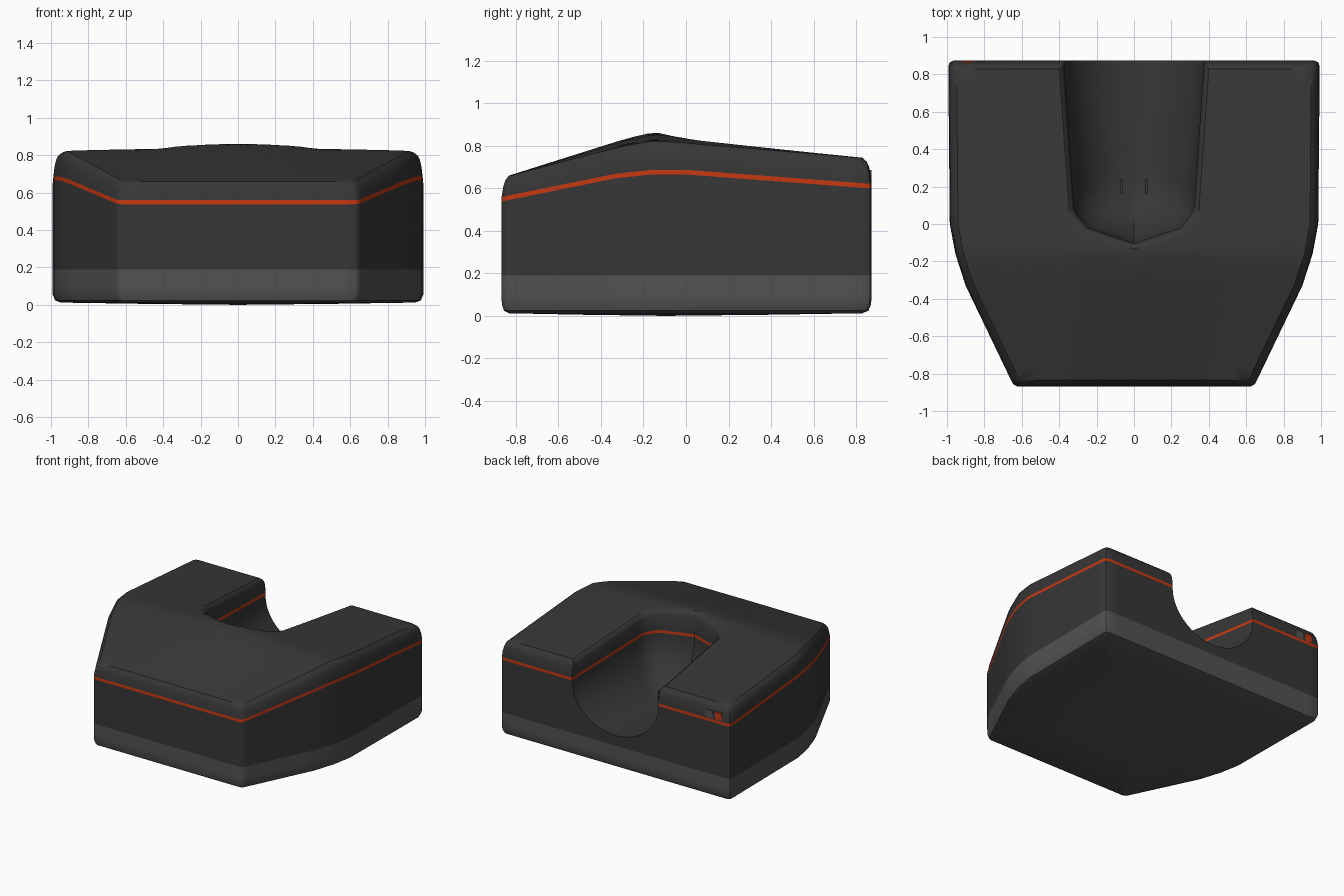
import bpy, bmesh, math

if "Cube" in bpy.data.objects:
    bpy.data.objects.remove(bpy.data.objects["Cube"])


def material(name, col):
    m = bpy.data.materials.new(name)
    m.diffuse_color = (*col, 1)
    m.use_nodes = True
    m.node_tree.nodes["Principled BSDF"].inputs["Base Color"].default_value = m.diffuse_color
    return m


DARK = material("charcoal", (0.038, 0.038, 0.038))
GREY = material("base grey", (0.085, 0.085, 0.085))
RED = material("orange red", (0.55, 0.04, 0.006))
MATS = [DARK, GREY, RED]


def lerp(pts, v):
    # piecewise linear, extrapolating past the last pair
    for (a, p), (b, q) in zip(pts, pts[1:]):
        if v <= b or (b, q) == pts[-1]:
            return p + (q - p) * (v - a) / (b - a)


def stripe(y):
    return lerp([(-0.87, 0.548), (-0.33, 0.658), (-0.16, 0.676), (0, 0.676), (0.87, 0.61)], y)


def top(x, y):
    z = lerp([(-0.87, 0.648), (-0.28, 0.80), (-0.15, 0.822), (0.0, 0.812), (0.87, 0.74)], y)
    crown = lerp([(0, 0.042), (0.28, 0.03), (0.42, 0.014), (1.0, 0)], abs(x))
    w = lerp([(-0.87, 0), (-0.15, 1), (0.87, 0.0)], y)
    return z + crown * max(0, w)


def outline(half, step=0.08):
    # mirror half an outline (running from the +x side) and subdivide it
    pts = half + [(-x, y) for x, y in reversed(half) if x > 0]
    out = []
    for (x0, y0), (x1, y1) in zip(pts, pts[1:] + pts[:1]):
        n = max(1, round(math.hypot(x1 - x0, y1 - y0) / step))
        out += [(x0 + (x1 - x0) * i / n, y0 + (y1 - y0) * i / n) for i in range(n)]
    return out


def loft(name, rings, mats):
    # rings of 3D points joined by quads; mats[i] colours the band above ring i
    bm = bmesh.new()
    vs = [[bm.verts.new(p) for p in r] for r in rings]
    n = len(vs[0])
    for i in range(len(vs) - 1):
        for j in range(n):
            k = (j + 1) % n
            bm.faces.new((vs[i][j], vs[i][k], vs[i + 1][k], vs[i + 1][j])).material_index = mats[i]
    bm.faces.new(vs[0]).material_index = mats[0]
    bm.faces.new(vs[-1]).material_index = mats[-1]
    bmesh.ops.triangulate(bm, faces=bm.faces[:])
    bmesh.ops.recalc_face_normals(bm, faces=bm.faces[:])
    me = bpy.data.meshes.new(name)
    bm.to_mesh(me)
    bm.free()
    for m in MATS:
        me.materials.append(m)
    ob = bpy.data.objects.new(name, me)
    bpy.context.collection.objects.link(ob)
    return ob


# Main body: outer outline lofted from base to crowned top
shell = outline([(0.965, 0.873), (0.985, 0.865), (0.993, 0.845), (0.985, 0.0), (0.955, -0.16),
                 (0.90, -0.33), (0.655, -0.84), (0.645, -0.857), (0.625, -0.868)])
rings, mats = [], []


def ring(scale, zf, mat):
    r = []
    for x, y in shell:
        X, Y = x * scale, (y + 0.1) * scale - 0.1
        r.append((X, Y, zf(X, Y)))
    rings.append(r)
    mats.append(mat)


for s, z in [(0.02, 0.0), (0.5, 0.005), (0.955, 0.012), (0.985, 0.024), (0.998, 0.055), (1.0, 0.1)]:
    ring(s, lambda x, y, z=z: z, 1)
ring(1, lambda x, y: 0.19, 0)
ring(1, lambda x, y: stripe(y) - 0.011, 2)
ring(1, lambda x, y: stripe(y) + 0.011, 0)
for s, d in [(0.996, 0.075), (0.988, 0.04), (0.977, 0.017), (0.955, 0.0)]:
    ring(s, lambda x, y, d=d: top(x, y) - d, 0)
for i in range(11):
    ring(0.88 - 0.086 * i, lambda x, y: top(x, y), 0)
body = loft("body", rings, mats)

# Slot cutter: rounded trough below the stripe, upright walls above it
slot = outline([(0.385, 1.1), (0.37, 0.8), (0.322, 0.09), (0.305, 0.05), (0.25, -0.02), (0.0, -0.105)], 0.06)
rings, mats = [], []
for i in range(13):
    t = math.radians(86 * (1 - i / 12))
    sx, sy = math.cos(t), 1 - 0.27 * (1 - math.cos(t))
    rings.append([(x * sx, 1.1 - (1.1 - y) * sy,
                   stripe(y) - 0.011 - (stripe(y) - 0.281) * math.sin(t)) for x, y in slot])
    mats.append(0)
mats[-1] = 2
rings.append([(x, y, stripe(y) + 0.011) for x, y in slot])
mats.append(0)
for grow, d in [(0.0, -0.035), (0.012, -0.012), (0.035, 0.004), (0.05, 0.1)]:
    rings.append([(x * (1 + grow * 2.5), 1.1 - (1.1 - y) * (1 + grow * 0.8), top(x, y) + d) for x, y in slot])
    mats.append(0)
cutter = loft("slot_cutter", rings, mats)
cutter.hide_render = True

mod = body.modifiers.new("slot", 'BOOLEAN')
mod.operation = 'DIFFERENCE'
mod.solver = 'EXACT'
mod.object = cutter
bpy.context.view_layer.objects.active = body
body.select_set(True)
bpy.ops.object.modifier_apply(modifier=mod.name)
bpy.data.objects.remove(cutter)
bpy.ops.object.shade_smooth_by_angle(angle=math.radians(35))


def box(name, loc, size, mat):
    bpy.ops.mesh.primitive_cube_add(size=1, location=loc)
    ob = bpy.context.object
    ob.name = name
    ob.scale = size
    ob.data.materials.append(mat)


# Charging contacts in the slot
for side in (-1, 1):
    box("contact_pin", (side * 0.065, 0.2, 0.31), (0.014, 0.08, 0.1), DARK)

# Two small buttons on the rear face
box("grey_button", (-0.81, 0.868, 0.655), (0.06, 0.009, 0.06), GREY)
box("red_button", (-0.89, 0.868, 0.655), (0.055, 0.009, 0.06), RED)
